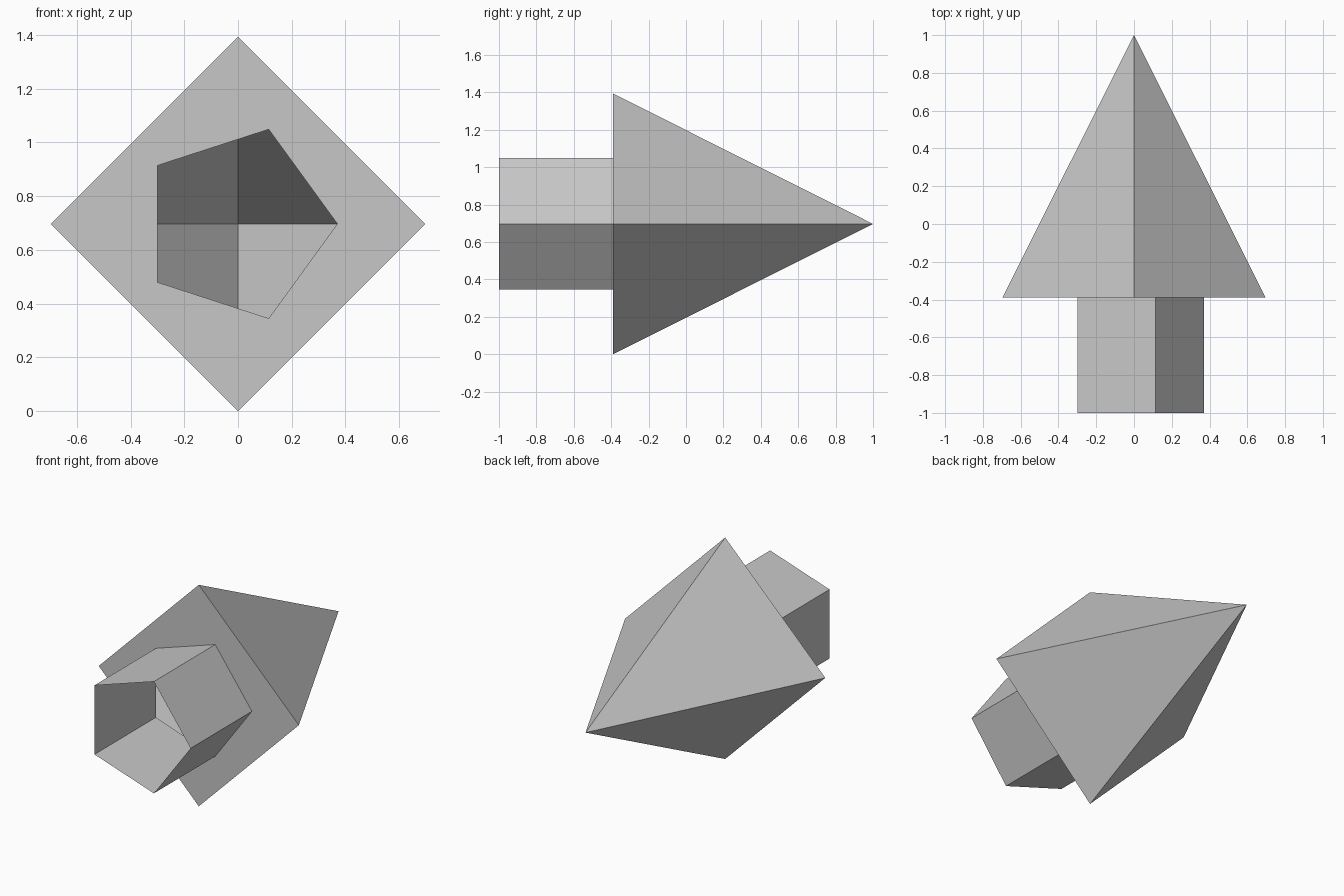
import bpy, bmesh, math

if "Cube" in bpy.data.objects:
    bpy.data.objects.remove(bpy.data.objects["Cube"])

CZ = 0.697            # height of the long axis
Y_TAIL, Y_BASE, Y_TIP = -1.0, -0.39, 1.0

grey = bpy.data.materials.new("light_grey")
grey.diffuse_color = (0.57, 0.57, 0.57, 1)
grey.use_nodes = True
grey.node_tree.nodes["Principled BSDF"].inputs["Base Color"].default_value = grey.diffuse_color


def ring(bm, sides, radius, y):
    """Regular polygon around the long axis, first corner toward +x."""
    return [bm.verts.new((radius * math.cos(2 * math.pi * i / sides), y,
                          CZ + radius * math.sin(2 * math.pi * i / sides)))
            for i in range(sides)]


def loop_edges(bm, verts):
    return [bm.edges.new((v, verts[(i + 1) % len(verts)]))
            for i, v in enumerate(verts)]


def finish(bm, name):
    mesh = bpy.data.meshes.new(name)
    bm.to_mesh(mesh)
    bm.free()
    mesh.materials.append(grey)
    bpy.context.collection.objects.link(bpy.data.objects.new(name, mesh))


# Pointed head: four-sided pyramid, its base pierced by a pentagonal hole
bm = bmesh.new()
outer = ring(bm, 4, 0.697, Y_BASE)
hole = ring(bm, 5, 0.37, Y_BASE)
edges = loop_edges(bm, outer) + loop_edges(bm, hole)
bmesh.ops.triangle_fill(bm, edges=edges, use_beauty=True, normal=(0, -1, 0))
for f in bm.faces:
    f.normal_update()
    if f.normal.y > 0:
        f.normal_flip()
tip = bm.verts.new((0, Y_TIP, CZ))
for i in range(4):
    bm.faces.new((outer[(i + 1) % 4], outer[i], tip))
finish(bm, "pointed_head")

# Open five-sided tube behind the head
bm = bmesh.new()
a, b = ring(bm, 5, 0.37, Y_TAIL), ring(bm, 5, 0.37, Y_BASE)
for i in range(5):
    j = (i + 1) % 5
    bm.faces.new((a[j], a[i], b[i], b[j]))
finish(bm, "tail_tube")
